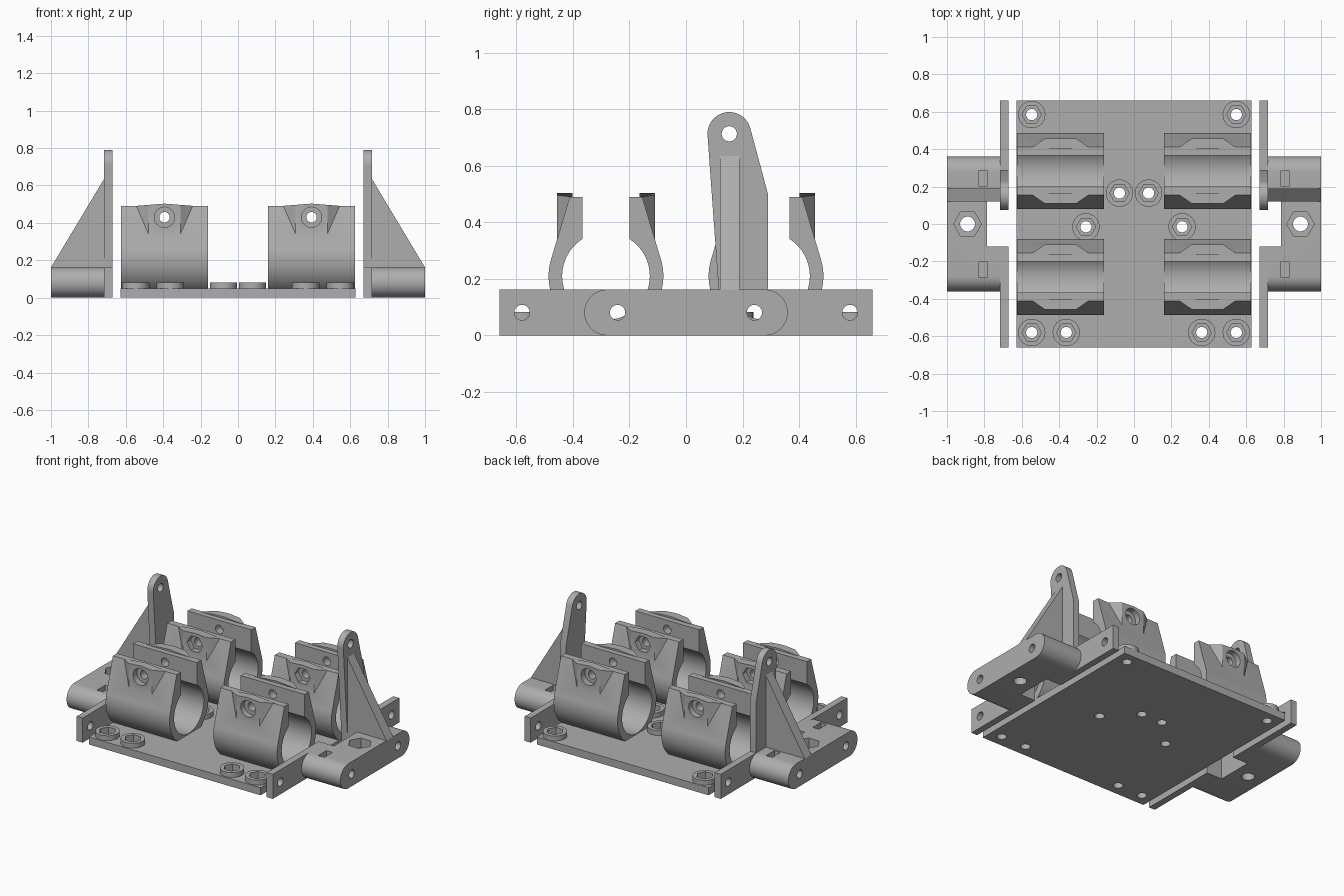
import bpy
import bmesh
from math import sin, cos, pi, radians

if "Cube" in bpy.data.objects:
    bpy.data.objects.remove(bpy.data.objects["Cube"])

# One plain grey for the whole model
grey = bpy.data.materials.new("matte grey")
grey.use_nodes = True
grey.diffuse_color = (0.42, 0.42, 0.42, 1)
grey.node_tree.nodes["Principled BSDF"].inputs["Base Color"].default_value = grey.diffuse_color


def arc(cx, cy, r, start, end, n):
    """Points along an arc, angles in degrees."""
    angles = [radians(start + (end - start) * i / n) for i in range(n + 1)]
    return [(cx + r * cos(a), cy + r * sin(a)) for a in angles]


def circle(cx, cy, r, n=32):
    return arc(cx, cy, r, 0, 360, n)[:-1]


def prism(name, profile, axis, lo, hi):
    """Extrude a closed profile along an axis; profile uses the other two axes in order."""
    bm = bmesh.new()

    def place(p, h):
        co = list(p)
        co.insert("xyz".index(axis), h)
        return bm.verts.new(co)

    face = bm.faces.new([place(p, lo) for p in profile])
    top = bmesh.ops.extrude_face_region(bm, geom=[face])["geom"]
    for v in top:
        if isinstance(v, bmesh.types.BMVert):
            v.co["xyz".index(axis)] = hi
    bmesh.ops.recalc_face_normals(bm, faces=bm.faces)
    mesh = bpy.data.meshes.new(name)
    bm.to_mesh(mesh)
    bm.free()
    mesh.materials.append(grey)
    obj = bpy.data.objects.new(name, mesh)
    bpy.context.collection.objects.link(obj)
    return obj


def activate(obj):
    bpy.ops.object.select_all(action="DESELECT")
    obj.select_set(True)
    bpy.context.view_layer.objects.active = obj


def combine(obj, tool, operation):
    activate(obj)
    mod = obj.modifiers.new("combine", "BOOLEAN")
    mod.operation = operation
    mod.solver = "EXACT"
    mod.object = tool
    bpy.ops.object.modifier_apply(modifier=mod.name)
    bpy.data.objects.remove(tool)


def add(obj, *args):
    combine(obj, prism("addition", *args), "UNION")


def cut(obj, *args):
    combine(obj, prism("cutter", *args), "DIFFERENCE")


def finish(obj, mirror_y=False, mirror_x=True):
    activate(obj)
    bpy.ops.object.shade_smooth_by_angle(angle=radians(25))
    if mirror_x or mirror_y:
        mod = obj.modifiers.new("mirror", "MIRROR")
        mod.use_axis = (mirror_x, mirror_y, False)
        mod.use_mirror_merge = False


# Base plate with bolt bosses
plate = prism("base_plate", [(-0.627, -0.66), (0.627, -0.66), (0.627, 0.66), (-0.627, 0.66)],
              "z", 0, 0.05)
spots = [(s * x, y) for s in (-1, 1) for x, y in
         ((0.547, 0.585), (0.078, 0.165), (0.257, -0.015), (0.547, -0.58), (0.362, -0.58))]
for x, y in spots:
    add(plate, circle(x, y, 0.073), "z", 0.02, 0.082)
for x, y in spots:
    cut(plate, circle(x, y, 0.052, 6), "z", 0.035, 0.2)
    cut(plate, circle(x, y, 0.03, 24), "z", -0.1, 0.2)
finish(plate, mirror_x=False)

# Split tube clamp with two lugs
MID_X, MID_Y, MID_Z = 0.393, 0.283, 0.21
OUTER, INNER, TOP = 0.203, 0.155, 0.49
section = [(MID_Y + 0.083, TOP), (MID_Y + 0.128, TOP)]
section += arc(MID_Y, MID_Z, OUTER, 16.6, -196.6, 48)
section += [(MID_Y - 0.128, TOP), (MID_Y - 0.083, TOP)]
section += arc(MID_Y, MID_Z, INNER, -237.6, 57.6, 56)
clamp = prism("tube_clamps", section, "x", MID_X - 0.233, MID_X + 0.233)

# Bevelled bolt pads on the outside of the lugs, with a slightly peaked top
for side in (-1, 1):
    near, face = MID_Y + side * 0.118, MID_Y + side * 0.173
    outline = [(MID_X - 0.165, near), (MID_X, near), (MID_X + 0.165, near),
               (MID_X + 0.085, face), (MID_X, face), (MID_X - 0.085, face)]
    pad = prism("pad", outline, "z", 0.335, TOP)
    for v in pad.data.vertices:
        if v.co.z > 0.4:
            v.co.z = 0.503 - 0.08 * abs(v.co.x - MID_X)
    combine(clamp, pad, "UNION")

# Clamp bolt hole, round head seat outside, hexagonal nut seat inside
BOLT_Z = 0.43
cut(clamp, circle(MID_X, BOLT_Z, 0.028, 24), "y", 0, 0.6)
cut(clamp, circle(MID_X, BOLT_Z, 0.054), "y", MID_Y + 0.135, 0.6)
cut(clamp, circle(MID_X, BOLT_Z, 0.056, 6), "y", 0, MID_Y - 0.135)
finish(clamp, mirror_y=True)

# Side bracket: rail, round-ended block, upright arm and gusset
NEAR, FAR, HIGH = 0.672, 0.716, 0.162
bracket = prism("side_brackets", [(-0.66, 0), (0.66, 0), (0.66, HIGH), (-0.66, HIGH)],
                "x", NEAR, FAR)
ends = arc(0.279, 0.081, 0.081, -90, 90, 20) + arc(-0.279, 0.081, 0.081, 90, 270, 20)
add(bracket, ends, "x", FAR - 0.01, 1)
cut(bracket, [(0.6, -0.12), (0.785, -0.12), (0.785, 0.12), (0.6, 0.12)], "z", -0.1, 0.3)
arm = [(0.12, 0.1), (0.29, 0.1), (0.29, 0.5)] + arc(0.153, 0.713, 0.077, 14, 184, 24)
add(bracket, arm, "x", NEAR, FAR)
gusset = [(0.7, 0.1), (0.97, 0.1), (1, HIGH), (FAR, 0.635), (0.7, 0.635)]
add(bracket, gusset, "y", 0.12, 0.19)

# Bracket holes, hinge bores and nut pockets
cut(bracket, circle(0.153, 0.713, 0.027, 24), "x", 0.6, 0.8)
for side in (-1, 1):
    cut(bracket, circle(side * 0.58, 0.081, 0.027, 24), "x", 0.6, 0.8)
    cut(bracket, circle(side * 0.242, 0.081, 0.027, 24), "x", 0.6, 1.1)
    a, b = side * 0.2, side * 0.285
    cut(bracket, [(0.785, a), (0.83, a), (0.83, b), (0.785, b)], "z", 0.04, 0.18)
cut(bracket, circle(0.89, 0, 0.074, 6), "z", 0.1, 0.3)
cut(bracket, circle(0.89, 0, 0.04, 24), "z", -0.1, 0.3)
finish(bracket)
